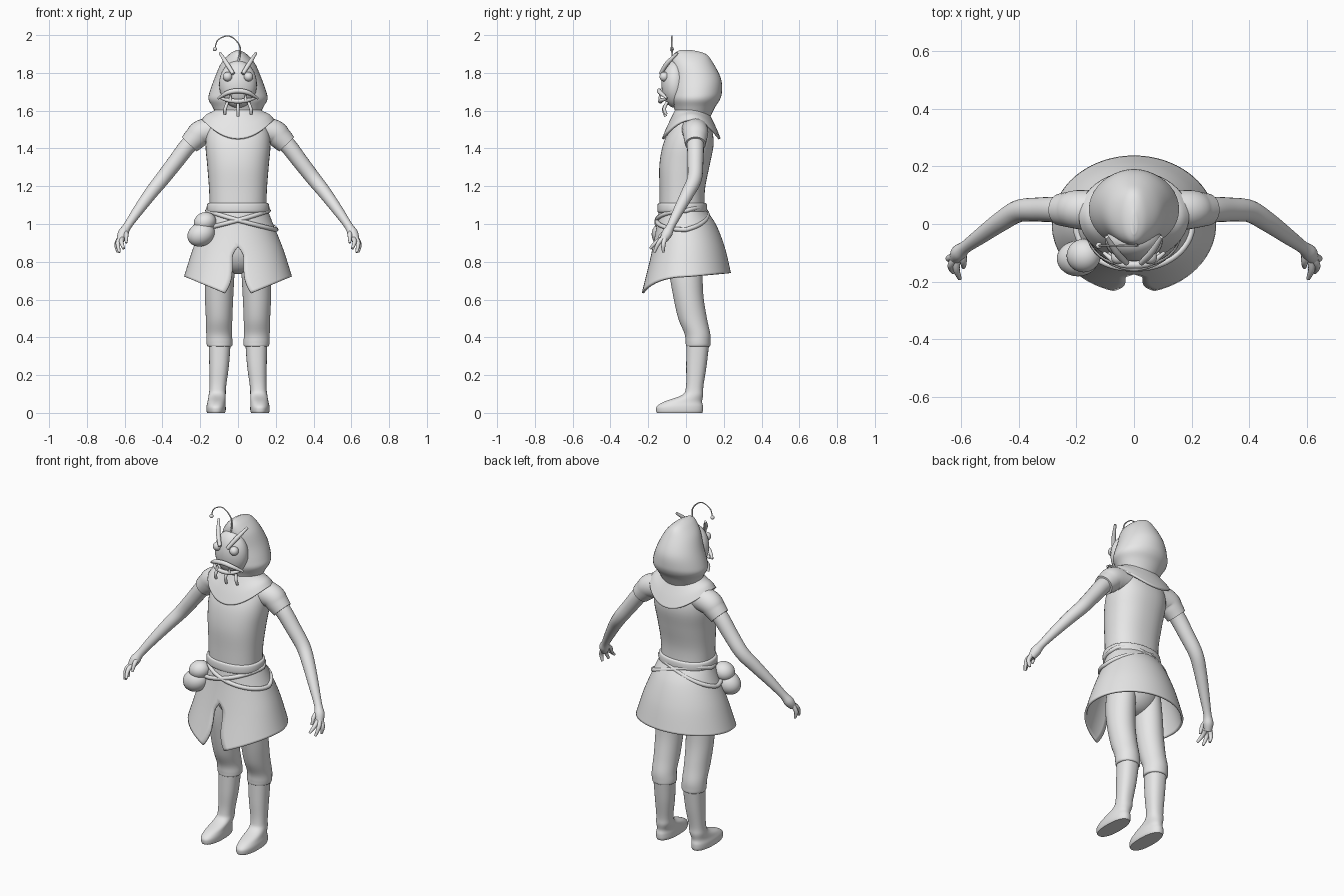
import bpy
import bmesh
from math import sin, cos, pi, asin, radians
from mathutils import Vector, Matrix

cube = bpy.data.objects.get("Cube")
if cube:
    bpy.data.objects.remove(cube)

grey = bpy.data.materials.new("plain_grey")
grey.use_nodes = True
grey.diffuse_color = (0.8, 0.8, 0.8, 1)
grey.node_tree.nodes["Principled BSDF"].inputs["Base Color"].default_value = (0.8, 0.8, 0.8, 1)
parts = []


def finish(name, bm, mirror=False, thick=0):
    bmesh.ops.remove_doubles(bm, verts=bm.verts, dist=0.0002)
    bmesh.ops.recalc_face_normals(bm, faces=bm.faces)
    mesh = bpy.data.meshes.new(name)
    bm.to_mesh(mesh)
    bm.free()
    mesh.materials.append(grey)
    ob = bpy.data.objects.new(name, mesh)
    bpy.context.collection.objects.link(ob)
    if thick:
        mod = ob.modifiers.new("thickness", 'SOLIDIFY')
        mod.thickness = thick
        mod.offset = 0
    if mirror:
        mod = ob.modifiers.new("mirror", 'MIRROR')
        mod.use_clip = False
        mod.use_mirror_merge = False
    parts.append(ob)
    return ob


def smooth(rows, k=5):
    """Catmull-Rom interpolation of equally long tuples."""
    out = []
    for i in range(len(rows) - 1):
        a, b, c, d = (rows[max(0, min(len(rows) - 1, j))] for j in range(i - 1, i + 3))
        for s in range(k):
            t = s / k
            out.append([0.5 * (2*q + (r - p)*t + (2*p - 5*q + 4*r - w)*t*t
                               + (3*q - p - 3*r + w)*t**3)
                        for p, q, r, w in zip(a, b, c, d)])
    return out + [list(rows[-1])]


def skin(name, rings, caps=True, loop=False, wrap=True, **kw):
    """Bridge rings of points with quads."""
    bm = bmesh.new()
    vs = [[bm.verts.new(p) for p in ring] for ring in rings]
    n = len(vs[0])
    for i in range(len(vs) if loop else len(vs) - 1):
        a, b = vs[i], vs[(i + 1) % len(vs)]
        for j in range(n if wrap else n - 1):
            k = (j + 1) % n
            bm.faces.new((a[j], a[k], b[k], b[j]))
    if caps and not loop:
        bm.faces.new(vs[0])
        bm.faces.new(vs[-1])
    return finish(name, bm, **kw)


def loft(name, rows, power=2, front=-9, n=40, **kw):
    """Stack level ovals given as (x, y, z, rx, ry); front limits y."""
    def bend(v):
        return abs(v) ** (2 / power) * (1 if v > 0 else -1)
    rings = []
    for x, y, z, rx, ry in smooth(rows):
        turn = [2 * pi * j / n for j in range(n)]
        rings.append([(x + rx * bend(cos(t)), max(front, y + ry * bend(sin(t))), z) for t in turn])
    return skin(name, rings, **kw)


def tube(name, rows, n=14, loop=False, k=5, **kw):
    """Round tube through (x, y, z, radius)."""
    pts = rows if loop else smooth(rows, k)
    last = len(pts) - 1
    side, rings = None, []
    for i, p in enumerate(pts):
        nxt = pts[(i + 1) % len(pts)] if loop else pts[min(i + 1, last)]
        prv = pts[i - 1] if loop else pts[max(i - 1, 0)]
        d = (Vector(nxt[:3]) - Vector(prv[:3])).normalized()
        if side is None:
            side = d.orthogonal()
        side = Vector((0, 0, 1)) if loop else side
        side = (side - d * side.dot(d)).normalized()
        up = d.cross(side)
        rings.append([Vector(p[:3]) + p[3] * (side * cos(2*pi*j/n) + up * sin(2*pi*j/n))
                      for j in range(n)])
    return skin(name, rings, loop=loop, **kw)


def ball(name, centre, size, tilt=0, **kw):
    bm = bmesh.new()
    place = (Matrix.Translation(centre) @ Matrix.Rotation(tilt, 4, 'Y')
             @ Matrix.Diagonal((*size, 1)))
    bmesh.ops.create_uvsphere(bm, u_segments=28, v_segments=18, radius=1, matrix=place)
    return finish(name, bm, **kw)


# Hood with a flat front, and the mask set into it
loft("hood", [(0, 0, 1.92, .01, .035), (0, .02, 1.9, .045, .085), (0, .035, 1.85, .09, .11),
              (0, .055, 1.77, .125, .13), (0, .055, 1.7, .15, .135), (0, .05, 1.66, .156, .13),
              (0, .045, 1.62, .135, .11), (0, .04, 1.57, .11, .09)], front=-.072)
ball("mask", (0, -.06, 1.74), (.1, .07, .125))
ball("eyes", (.055, -.115, 1.78), (.025, .025, .025), mirror=True)
tube("brow_horns", [(.025, -.135, 1.795, .01), (.06, -.1, 1.85, .012), (.095, -.045, 1.905, .007)],
     mirror=True)
tube("upper_lip", [(-.105, -.1, 1.665, .006), (-.055, -.135, 1.695, .012), (0, -.142, 1.705, .013),
                   (.055, -.135, 1.695, .012), (.105, -.1, 1.665, .006)])
tube("lower_lip", [(-.09, -.1, 1.665, .006), (-.05, -.13, 1.655, .011), (0, -.136, 1.65, .012),
                   (.05, -.13, 1.655, .011), (.09, -.1, 1.665, .006)])
tube("teeth", [(.04, -.137, 1.655, .01), (.04, -.14, 1.685, .003)], mirror=True)
tube("side_whiskers", [(.055, -.1, 1.645, .008), (.068, -.115, 1.61, .009), (.07, -.105, 1.58, .008)],
     mirror=True)
tube("chin_whisker", [(0, -.1, 1.64, .008), (0, -.118, 1.61, .009), (0, -.108, 1.57, .008)])

# Hanging lure
tube("lure_stalk", [(0, -.07, 1.85, .006), (.01, -.075, 1.94, .004), (-.045, -.075, 1.995, .003),
                    (-.105, -.075, 1.975, .003), (-.122, -.075, 1.93, .003)], n=8)
ball("lure_tip", (-.122, -.075, 1.926), (.011, .011, .011))

# Cowl that dips at chest and back
cowl = []
for rx, ry, z, dip in smooth([(.1, .075, 1.615, 0), (.13, .095, 1.592, .02),
                              (.165, .125, 1.575, .065), (.187, .15, 1.55, .1)]):
    turn = [2 * pi * j / 48 for j in range(48)]
    cowl.append([(rx * cos(t), .028 + ry * sin(t), z - dip * sin(t) ** 2) for t in turn])
skin("cowl", cowl, caps=False, thick=.012)

# Tunic body, sleeves and belt
loft("torso", [(0, -.02, 1.06, .15, .12), (0, -.02, 1.18, .153, .12), (0, -.008, 1.31, .163, .133),
               (0, .012, 1.42, .172, .134), (0, .025, 1.5, .16, .112), (0, .03, 1.57, .11, .08)],
     power=2.3)
tube("sleeves", [(.11, .045, 1.5, .07), (.19, .05, 1.485, .068), (.225, .05, 1.455, .062),
                 (.258, .05, 1.422, .055)], n=24, mirror=True)
loft("belt", [(0, -.02, 1.06, .15, .12), (0, -.02, 1.065, .163, .13), (0, -.02, 1.085, .166, .132),
              (0, -.02, 1.107, .162, .129), (0, -.02, 1.112, .15, .12)], power=2.2)

# Arms and hands
tube("arms", [(.19, .05, 1.48, .045), (.26, .05, 1.42, .045), (.33, .05, 1.33, .042),
              (.4, .045, 1.24, .039), (.46, .01, 1.165, .035), (.53, -.04, 1.07, .028),
              (.585, -.08, .99, .022), (.608, -.1, .95, .028), (.622, -.12, .915, .02)],
     n=20, mirror=True)
fingers = {"index": [(.61, -.11, .93), (.617, -.155, .905), (.605, -.19, .87)],
           "middle": [(.62, -.115, .93), (.636, -.145, .9), (.628, -.168, .85)],
           "little": [(.625, -.11, .93), (.643, -.12, .89), (.635, -.12, .85)],
           "thumb": [(.595, -.09, .965), (.592, -.13, .94), (.592, -.15, .9)]}
for label, path in fingers.items():
    tube(label + "_fingers", [(*p, r) for p, r in zip(path, (.013, .012, .007))], n=10, mirror=True)

# Flared skirt with a front slit and a slanting hem
skirt = []
levels = smooth([(0, .15, -.137, .1), (.25, .185, -.155, .155),
                 (.6, .235, -.188, .2), (1, .28, -.235, .232)], 8)
for u, rx, front, back in levels:
    gap = .03 * min(1, max(0, (u - .44) / .1)) ** .5 + .04 * max(0, (u - .7) / .3) ** 2
    start = asin(gap / rx)
    ring = []
    for j in range(65):
        t = -pi / 2 + start + (2 * pi - 2 * start) * j / 64
        c, s = cos(t), sin(t)
        hem = .72 - .115 * (1 - abs(c)) if s < 0 else .72 + .02 * s
        ring.append((rx * c, s * (back if s > 0 else -front), 1.075 + (hem - 1.075) * u))
    skirt.append(ring)
skin("skirt", skirt, caps=False, wrap=False, thick=.012)

# Two crossing hip straps and the pouch
for label, way in (("left", 1), ("right", -1)):
    path = []
    for j in range(60):
        t = 2 * pi * j / 60
        c, s = cos(t), sin(t)
        z = 1.02 - way * .05 * c + .04 * max(0, s)
        grow = .162 + (1.07 - z) * .4
        deep = .105 + (1.07 - z) * .5 if s > 0 else .142 + (1.07 - z) * .22
        path.append((grow * c, deep * s, z, .012))
    tube(label + "_hip_strap", path, n=10, loop=True)
ball("pouch_body", (-.195, -.12, .945), (.075, .062, .062), tilt=radians(-25))
ball("pouch_flap", (-.175, -.11, 1.01), (.06, .058, .052), tilt=radians(-20))

# Trousers and boots
ball("hips", (0, 0, .88), (.15, .11, .145))
loft("trouser_legs", [(.08, 0, .92, .07, .09), (.095, 0, .75, .077, .088), (.1, .012, .62, .075, .08),
                      (.1, .035, .5, .07, .076), (.1, .06, .42, .068, .068),
                      (.098, .064, .375, .069, .066), (.097, .064, .355, .066, .064),
                      (.097, .064, .35, .055, .054)], mirror=True)
loft("boots", [(.097, .063, .37, .058, .06), (.1, .055, .25, .052, .054), (.107, .046, .14, .044, .046),
               (.11, .035, .095, .045, .056), (.114, -.015, .06, .047, .1),
               (.116, -.032, .035, .051, .122), (.116, -.034, .012, .051, .124),
               (.116, -.034, 0, .047, .12)], power=2.3, mirror=True)

# Smooth shading with crisp edges
bpy.ops.object.select_all(action='DESELECT')
for ob in parts:
    ob.select_set(True)
bpy.context.view_layer.objects.active = parts[0]
bpy.ops.object.shade_smooth_by_angle(angle=radians(45))
